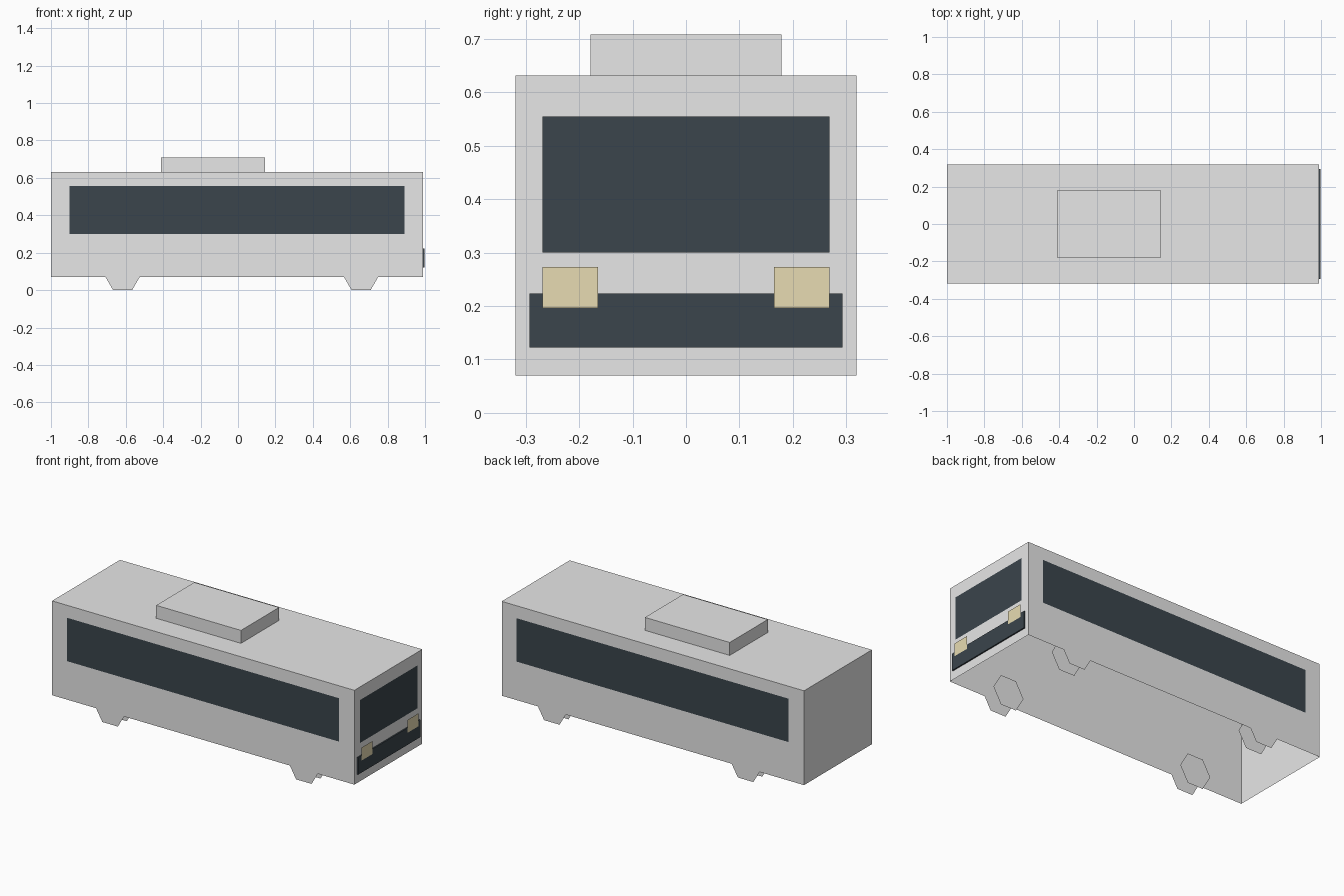
import bpy
import bmesh
from math import pi
from mathutils import Matrix, Vector

cube = bpy.data.objects.get("Cube")
if cube:
    bpy.data.objects.remove(cube, do_unlink=True)


def make_material(name, rgb):
    mat = bpy.data.materials.new(name)
    mat.use_nodes = True
    mat.diffuse_color = (*rgb, 1)
    mat.node_tree.nodes["Principled BSDF"].inputs["Base Color"].default_value = (*rgb, 1)
    return mat


GREY = make_material("light grey", (0.8, 0.8, 0.8))
DARK = make_material("dark glass", (0.043, 0.059, 0.072))
LAMP = make_material("pale yellow", (0.97, 0.86, 0.54))


def finish(name, bm, mat):
    mesh = bpy.data.meshes.new(name)
    bm.to_mesh(mesh)
    bm.free()
    mesh.materials.append(mat)
    obj = bpy.data.objects.new(name, mesh)
    bpy.context.collection.objects.link(obj)
    return obj


def box(name, low, high, mat, open_bottom=False):
    """Axis-aligned box between two corners, optionally without a floor."""
    low, high = Vector(low), Vector(high)
    bm = bmesh.new()
    bmesh.ops.create_cube(bm, size=1)
    for v in bm.verts:
        v.co = (low + high) / 2 + v.co * (high - low)
    if open_bottom:
        bm.normal_update()
        floor = [f for f in bm.faces if f.normal.z < -0.5]
        bmesh.ops.delete(bm, geom=floor, context='FACES_ONLY')
    return finish(name, bm, mat)


def panel(name, corners, mat):
    """Single flat face."""
    bm = bmesh.new()
    bm.faces.new([bm.verts.new(c) for c in corners])
    return finish(name, bm, mat)


def end_panel(name, x, y0, y1, z0, z1, mat):
    return panel(name, [(x, y0, z0), (x, y1, z0), (x, y1, z1), (x, y0, z1)], mat)


def wheel_disc(name, x, y, side):
    """Flat six-sided disc facing outwards."""
    bm = bmesh.new()
    bmesh.ops.create_circle(bm, cap_ends=True, segments=6, radius=0.102)
    turn = Matrix.Rotation(-side * pi / 2, 4, 'X') @ Matrix.Rotation(pi / 2, 4, 'Z')
    for v in bm.verts:
        v.co = turn @ v.co
    # keep a corner pointing forwards and a flat edge on the ground
    if max(v.co.x for v in bm.verts) < 0.1:
        bmesh.ops.rotate(bm, verts=bm.verts, matrix=Matrix.Rotation(pi / 6, 3, 'Y'))
    bmesh.ops.translate(bm, verts=bm.verts, vec=(x, y, 0.0885))
    return finish(name, bm, GREY)


# Body shell and roof unit
box("body", (-1, -0.319, 0.07), (0.989, 0.319, 0.631), GREY, open_bottom=True)
box("roof_unit", (-0.413, -0.179, 0.631), (0.145, 0.179, 0.708), GREY, open_bottom=True)

# Windscreen and bumper
end_panel("windscreen", 0.992, -0.269, 0.269, 0.3, 0.555, DARK)
box("bumper", (0.989, -0.293, 0.122), (0.997, 0.293, 0.223), DARK)

# Parts repeated on both sides
for side, label in ((1, "left"), (-1, "right")):
    y = side * 0.321
    corners = [(0.89, y, 0.3), (-0.9, y, 0.3), (-0.9, y, 0.558), (0.89, y, 0.558)]
    panel(label + "_side_window", corners if side > 0 else corners[::-1], DARK)

    inner, outer = sorted((side * 0.165, side * 0.269))
    end_panel(label + "_headlight", 1.0, inner, outer, 0.196, 0.273, LAMP)

    for x, end in ((-0.617, "rear"), (0.658, "front")):
        wheel_disc(f"{label}_{end}_wheel_outer", x, y, side)
        wheel_disc(f"{label}_{end}_wheel_inner", x, side * 0.237, -side)
